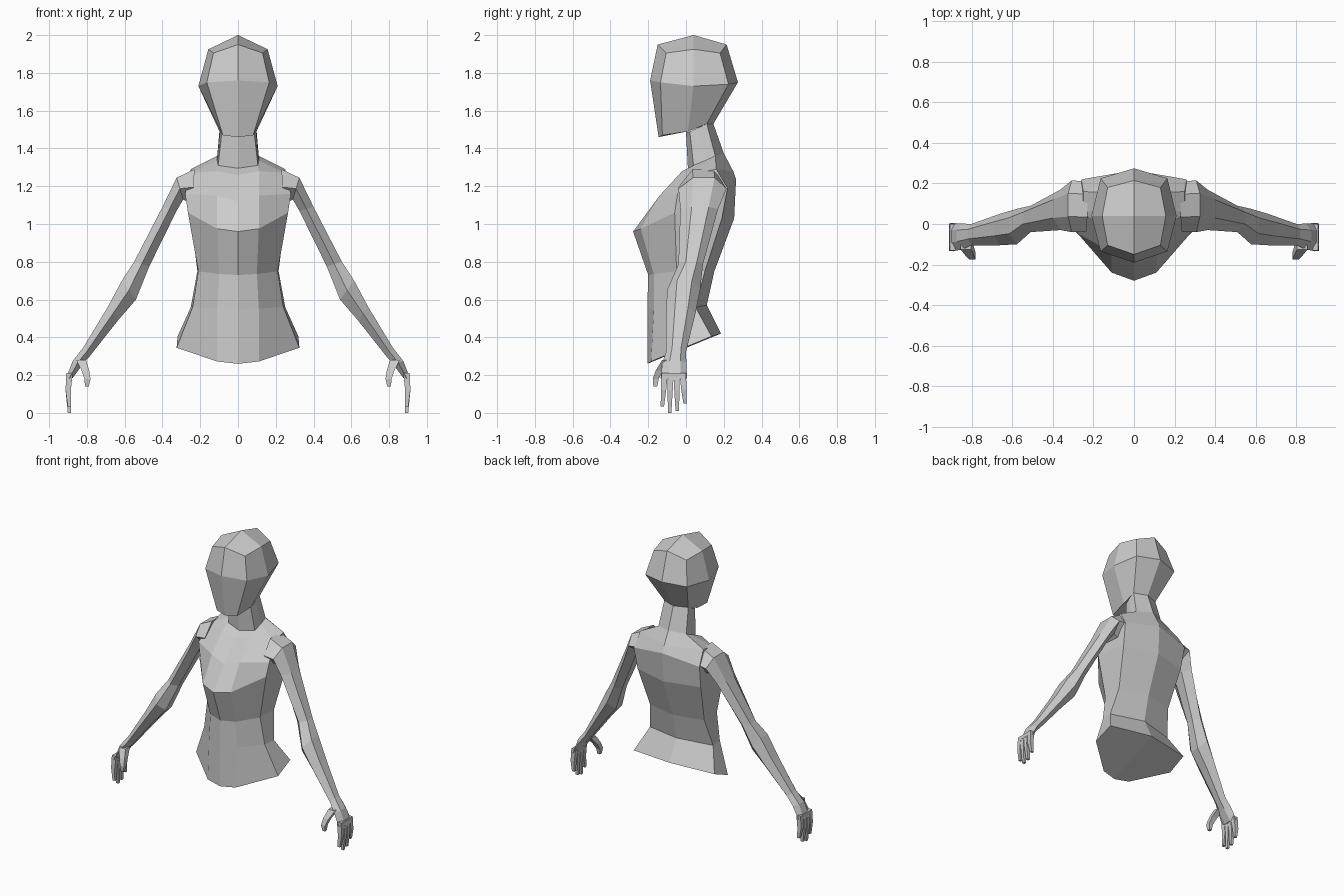
import bpy, bmesh
from mathutils import Vector

if "Cube" in bpy.data.objects:
    bpy.data.objects.remove(bpy.data.objects["Cube"])

clay = bpy.data.materials.new("light_grey")
clay.use_nodes = True
GREY = (0.6, 0.6, 0.6, 1)
clay.diffuse_color = GREY
clay.node_tree.nodes["Principled BSDF"].inputs["Base Color"].default_value = GREY


def loft(name, rings, closed=True, caps=(True, True), crown=None):
    """Bridge rings of points, cap the ends, then mirror across x."""
    bm = bmesh.new()
    rows = [[bm.verts.new(p) for p in ring] for ring in rings]
    n = len(rows[0])
    for a, b in zip(rows, rows[1:]):
        for i in range(n if closed else n - 1):
            j = (i + 1) % n
            bm.faces.new((a[i], a[j], b[j], b[i]))
    if caps[0]:
        bm.faces.new(rows[0][::-1])
    if caps[1]:
        bm.faces.new(rows[-1])
    if crown:
        top, r = bm.verts.new(crown), rows[-1]
        bm.faces.new((r[0], r[1], r[2], top))
        bm.faces.new((r[2], r[3], r[4], top))
    bmesh.ops.recalc_face_normals(bm, faces=bm.faces)
    mesh = bpy.data.meshes.new(name)
    bm.to_mesh(mesh)
    bm.free()
    mesh.materials.append(clay)
    ob = bpy.data.objects.new(name, mesh)
    bpy.context.collection.objects.link(ob)
    mirror = ob.modifiers.new("mirror", "MIRROR")
    mirror.use_clip = not closed
    mirror.use_mirror_merge = not closed
    return ob


# Head: half rings from jaw to brow, closed by the crown point
loft("head", [
    [(0, -.145, 1.46), (.08, -.125, 1.47), (.098, .01, 1.49), (.095, .11, 1.53), (0, .145, 1.53)],
    [(0, -.19, 1.76), (.165, -.135, 1.75), (.21, .04, 1.73), (.165, .225, 1.74), (0, .275, 1.75)],
    [(0, -.15, 1.95), (.13, -.105, 1.905), (.157, .04, 1.925), (.13, .18, 1.905), (0, .215, 1.95)],
], closed=False, caps=(True, False), crown=(0, .04, 2))

# Neck
NECK_BASE = [(0, .01, 1.295), (.105, .04, 1.31), (.11, .1, 1.335), (.11, .155, 1.36), (0, .2, 1.375)]
loft("neck", [
    NECK_BASE,
    [(0, 0, 1.485), (.085, .02, 1.49), (.095, .065, 1.51), (.095, .11, 1.53), (0, .145, 1.53)],
], closed=False, caps=(False, False))

# Torso: hem, hips, waist, bust, chest, shoulders, neck base
loft("torso", [
    [(0, -.205, .26), (.11, -.185, .272), (.325, -.01, .345), (.32, .135, .405), (0, .185, .42)],
    [(0, -.205, .55), (.11, -.17, .552), (.24, -.04, .56), (.25, .05, .56), (0, .11, .57)],
    [(0, -.2, .73), (.1, -.17, .735), (.21, -.05, .75), (.215, .1, .75), (0, .15, .75)],
    [(0, -.28, .96), (.11, -.24, .975), (.265, -.06, 1.06), (.25, .19, 1.03), (0, .255, 1.03)],
    [(0, -.16, 1.12), (.11, -.14, 1.15), (.28, -.045, 1.16), (.26, .22, 1.19), (0, .265, 1.235)],
    [(0, -.03, 1.26), (.11, -.02, 1.28), (.25, .05, 1.27), (.25, .16, 1.29), (0, .25, 1.28)],
    NECK_BASE,
], closed=False, caps=(True, False))


def section(ox, oz, ix, iz, front, back):
    """Six-sided limb section between an outer and an inner edge."""
    pts = []
    for t, v in ((0, .3), (0, .75), (.5, 1), (1, .7), (1, .3), (.5, 0)):
        pts.append((ox + (ix - ox) * t, front + (back - front) * v, oz + (iz - oz) * t))
    return pts


# Arms: shoulder, upper arm, elbow, forearm, wrist
WRIST = (.82, .345, .785, .3, -.105, 0)
loft("arms", [section(*s) for s in (
    (.23, 1.29, .24, 1.1, -.04, .21),
    (.325, 1.245, .29, 1.13, -.04, .215),
    (.40, 1.09, .325, 1.07, -.03, .17),
    (.55, .80, .47, .775, -.04, .09),
    (.615, .70, .54, .60, -.10, .075),
    (.69, .56, .635, .49, -.105, .05),
    WRIST)])

# Palms
loft("palms", [section(*s) for s in (
    WRIST,
    (.875, .275, .82, .26, -.125, .002),
    (.912, .18, .875, .185, -.135, .005))])


def digit(name, path, widths):
    """Tapered square finger along a short path."""
    rings = []
    for (x, y, z), w in zip(path, widths):
        rings.append([Vector((x + a * w, y + b * w, z))
                      for a, b in ((-1, -1), (1, -1), (1, 1), (-1, 1))])
    loft(name, rings)


# Fingers, fanned a little from the knuckles
for finger, y, tip in (("index", -.113, .035), ("middle", -.082, .0),
                       ("ring", -.05, .01), ("little", -.017, .05)):
    spread = (y + .065) * .25
    digit(finger + "_fingers",
          [(.892, y, .21), (.899, y + spread / 2, .12), (.892, y + spread, tip)],
          (.017, .014, .009))

# Thumbs
digit("thumbs", [(.83, -.10, .28), (.808, -.14, .225), (.797, -.16, .18), (.85 - .05, -.163, .14)],
      (.026, .02, .016, .01))
